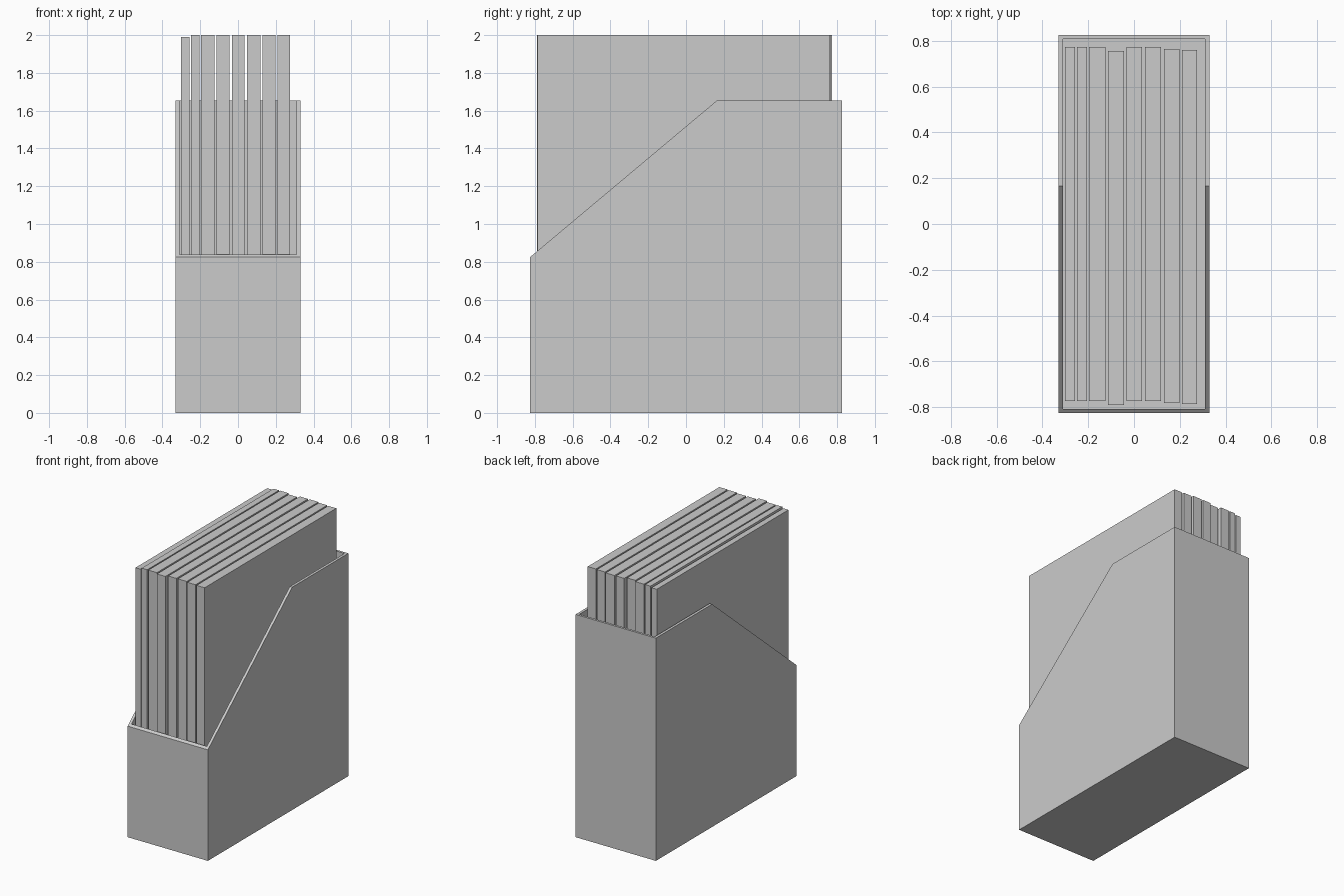
import bpy, bmesh

if "Cube" in bpy.data.objects:
    bpy.data.objects.remove(bpy.data.objects["Cube"])


def add_object(name, bm):
    bmesh.ops.recalc_face_normals(bm, faces=bm.faces[:])
    mesh = bpy.data.meshes.new(name)
    bm.to_mesh(mesh)
    bm.free()
    obj = bpy.data.objects.new(name, mesh)
    bpy.context.collection.objects.link(obj)
    return obj


def prism(name, profile, half_width):
    """Extrude a y-z side profile across x."""
    bm = bmesh.new()
    face = bm.faces.new([bm.verts.new((-half_width, y, z)) for y, z in profile])
    ext = bmesh.ops.extrude_face_region(bm, geom=[face])
    verts = [g for g in ext["geom"] if isinstance(g, bmesh.types.BMVert)]
    bmesh.ops.translate(bm, verts=verts, vec=(2 * half_width, 0, 0))
    return add_object(name, bm)


def block(name, x0, x1, y0, y1, z0, z1):
    bm = bmesh.new()
    bmesh.ops.create_cube(bm, size=1)
    bmesh.ops.scale(bm, verts=bm.verts, vec=(x1 - x0, y1 - y0, z1 - z0))
    bmesh.ops.translate(bm, verts=bm.verts,
                        vec=((x0 + x1) / 2, (y0 + y1) / 2, (z0 + z1) / 2))
    return add_object(name, bm)


# Holder: slanted side profile, hollowed from the top
W, D, WALL = 0.33, 0.825, 0.02
holder = prism("magazine_holder",
               [(-D, 0), (D, 0), (D, 1.655), (0.165, 1.655), (-D, 0.825)], W)
cutter = block("holder_cutter", -W + WALL, W - WALL,
               -D + WALL * 0.85, D - WALL * 0.85, WALL, 2.2)
mod = holder.modifiers.new("hollow", "BOOLEAN")
mod.operation = "DIFFERENCE"
mod.solver = "EXACT"
mod.object = cutter
bpy.context.view_layer.objects.active = holder
holder.select_set(True)
bpy.ops.object.modifier_apply(modifier=mod.name)
bpy.data.objects.remove(cutter)

# Magazines: left x, right x, back y, top z
LENGTH = 1.546
magazines = [
    (-0.301, -0.258, 0.773, 1.99),
    (-0.250, -0.205, 0.773, 2.0),
    (-0.196, -0.125, 0.773, 2.0),
    (-0.113, -0.044, 0.756, 2.0),
    (-0.033, 0.034, 0.773, 2.0),
    (0.047, 0.119, 0.773, 2.0),
    (0.130, 0.198, 0.764, 2.0),
    (0.209, 0.276, 0.760, 2.0),
]
for i, (x0, x1, back, top) in enumerate(magazines, 1):
    block(f"magazine_{i}", x0, x1, back - LENGTH, back, WALL + 0.002, top)
